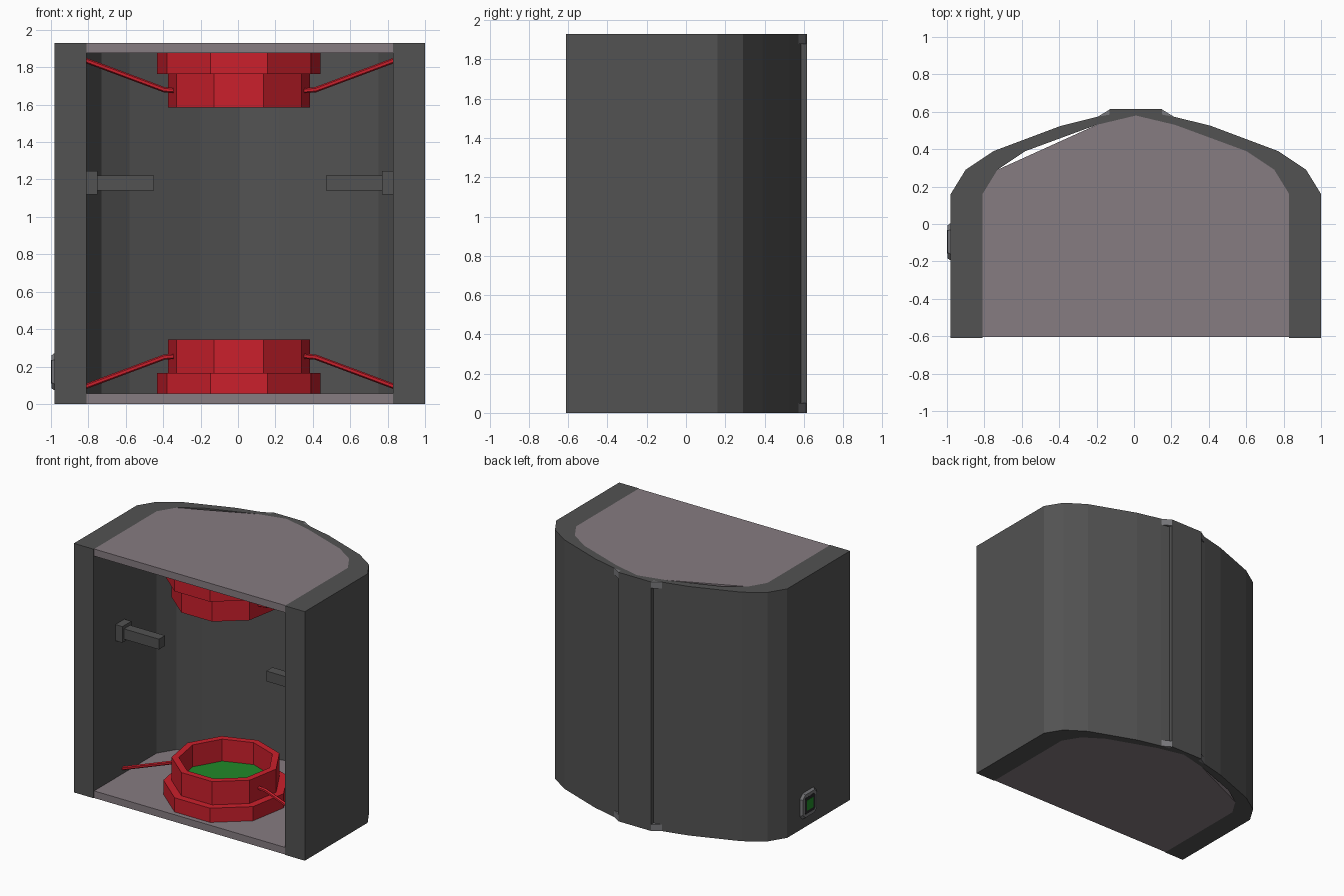
import bpy, bmesh, math
from mathutils import Vector, Matrix

if "Cube" in bpy.data.objects:
    bpy.data.objects.remove(bpy.data.objects["Cube"])

H = 1.93


def material(name, rgb):
    m = bpy.data.materials.new(name)
    m.diffuse_color = (*rgb, 1)
    m.use_nodes = True
    m.node_tree.nodes["Principled BSDF"].inputs["Base Color"].default_value = m.diffuse_color
    return m


SHELL = material("dark grey", (0.085, 0.085, 0.085))
CLIP = material("mid grey", (0.19, 0.19, 0.2))
PLATE = material("mauve grey", (0.24, 0.2, 0.22))
RED = material("red", (0.6, 0.014, 0.025))
GREEN = material("green", (0.015, 0.25, 0.022))
BLACK = material("near black", (0.02, 0.02, 0.022))


def finish(name, bm, mat):
    bmesh.ops.recalc_face_normals(bm, faces=bm.faces)
    me = bpy.data.meshes.new(name)
    bm.to_mesh(me)
    bm.free()
    me.materials.append(mat)
    ob = bpy.data.objects.new(name, me)
    bpy.context.collection.objects.link(ob)
    return ob


def prism(name, pts, z0, z1, mat):
    """Outline in x/y, extruded from z0 to z1."""
    bm = bmesh.new()
    f = bm.faces.new([bm.verts.new((x, y, z0)) for x, y in pts])
    new = bmesh.ops.extrude_face_region(bm, geom=[f])["geom"]
    bmesh.ops.translate(bm, vec=(0, 0, z1 - z0),
                        verts=[v for v in new if isinstance(v, bmesh.types.BMVert)])
    return finish(name, bm, mat)


def box(name, x0, x1, y0, y1, z0, z1, mat):
    return prism(name, [(x0, y0), (x1, y0), (x1, y1), (x0, y1)], z0, z1, mat)


def nonagon(r):
    # one corner to the back, flat side to the front
    return [(0.005 + r * math.cos(math.radians(90 + 40 * i)),
             -0.15 + r * math.sin(math.radians(90 + 40 * i))) for i in range(9)]


def lathe(name, rings, mat):
    """Nonagonal tube through a closed list of (radius, z)."""
    bm = bmesh.new()
    loops = [[bm.verts.new((x, y, z)) for x, y in nonagon(r)] for r, z in rings]
    for a, b in zip(loops, loops[1:] + loops[:1]):
        for i in range(9):
            j = (i + 1) % 9
            bm.faces.new((a[i], a[j], b[j], b[i]))
    return finish(name, bm, mat)


def rod(name, points, r, mat):
    """Thin six-sided pipe in the x/z plane."""
    bm = bmesh.new()
    for a, b in zip(points, points[1:]):
        a, b = Vector(a), Vector(b)
        d = b - a
        mtx = Matrix.Translation((a + b) / 2) @ d.to_track_quat('Z', 'Y').to_matrix().to_4x4()
        bmesh.ops.create_cone(bm, cap_ends=True, segments=6, radius1=r, radius2=r,
                              depth=d.length + r * 0.5, matrix=mtx)
    return finish(name, bm, mat)


# curved outer shell, open at the front, with the raised rib at the back
outer = [(-0.98, -0.61), (-0.98, 0.16), (-0.90, 0.29), (-0.75, 0.39), (-0.39, 0.525),
         (-0.20, 0.572), (-0.13, 0.585), (-0.13, 0.615), (0.15, 0.615), (0.15, 0.585),
         (0.22, 0.572), (0.41, 0.525), (0.77, 0.39), (0.92, 0.29), (1.0, 0.16), (1.0, -0.61)]
inner = [(0.83, -0.61), (0.83, 0.16), (0.75, 0.29), (0.60, 0.39), (0.22, 0.53),
         (0.01, 0.58), (-0.20, 0.53), (-0.58, 0.39), (-0.73, 0.29), (-0.81, 0.16),
         (-0.81, -0.61)]
prism("shell", outer + inner, 0, H, SHELL)

# floor and ceiling plates (the left rear corner is cut straight)
plate = [p for p in inner if p != (-0.58, 0.39)]
plate = [(x, max(y, -0.605)) for x, y in plate]
prism("floor_plate", plate, 0, 0.055, PLATE)
prism("ceiling_plate", plate, H - 0.055, H, PLATE)

# small wedge clips at both ends of the rib
for side, (xa, xb) in {"left": (-0.20, -0.13), "right": (0.22, 0.15)}.items():
    for end, z in {"bottom": 0, "top": H - 0.05}.items():
        prism(f"rib_clip_{side}_{end}", [(xa, 0.57), (xb, 0.58), (xb, 0.612)],
              z, z + 0.05, CLIP)

# ring sockets with green pads and feed pipes, mirrored floor to ceiling
for end, fz in {"lower": lambda z: z, "upper": lambda z: H - z}.items():
    lathe(f"{end}_ring", [(0.335, fz(0.055)), (0.444, fz(0.055)), (0.444, fz(0.165)),
                          (0.386, fz(0.165)), (0.386, fz(0.345)), (0.335, fz(0.345))], RED)
    prism(f"{end}_pad", nonagon(0.336), fz(0.06), fz(0.175), GREEN)
    for side, s in {"left": -1, "right": 1}.items():
        pts = [(0.01 + s * x, -0.25, fz(z)) for x, z in
               ((0.345, 0.255), (0.405, 0.25), (0.82, 0.095))]
        rod(f"{end}_pipe_{side}", pts, 0.014, RED)

# side arms and their wall brackets
for side, s in {"left": -1, "right": 1}.items():
    def sx(x):
        return 0.01 + s * x
    box(f"arm_bracket_{side}", sx(0.76), sx(0.82), -0.345, -0.235, 1.12, 1.245, SHELL)
    box(f"arm_{side}", sx(0.46), sx(0.765), -0.325, -0.25, 1.14, 1.22, SHELL)


# control panel on the left outer wall: chamfered frame, dark inset, green screen
def wall_panel(name, hw, x0, x1, hw1, mat, cut):
    bm = bmesh.new()
    loops = []
    for x, h in ((x0, hw), (x1, hw1)):
        c = h * cut
        pts = [(-h, -h + c), (-h + c, -h), (h - c, -h), (h, -h + c),
               (h, h - c), (h - c, h), (-h + c, h), (-h, h - c)]
        loops.append([bm.verts.new((x, -0.095 + a, 0.172 + b)) for a, b in pts])
    bm.faces.new(loops[0])
    bm.faces.new(loops[1])
    for i in range(8):
        j = (i + 1) % 8
        bm.faces.new((loops[0][i], loops[0][j], loops[1][j], loops[1][i]))
    return finish(name, bm, mat)


wall_panel("panel_frame", 0.102, -0.978, -0.997, 0.088, CLIP, 0.35)
wall_panel("panel_inset", 0.064, -0.99, -0.9985, 0.064, BLACK, 0.2)
wall_panel("panel_screen", 0.04, -0.99, -1.0, 0.04, GREEN, 0.1)
